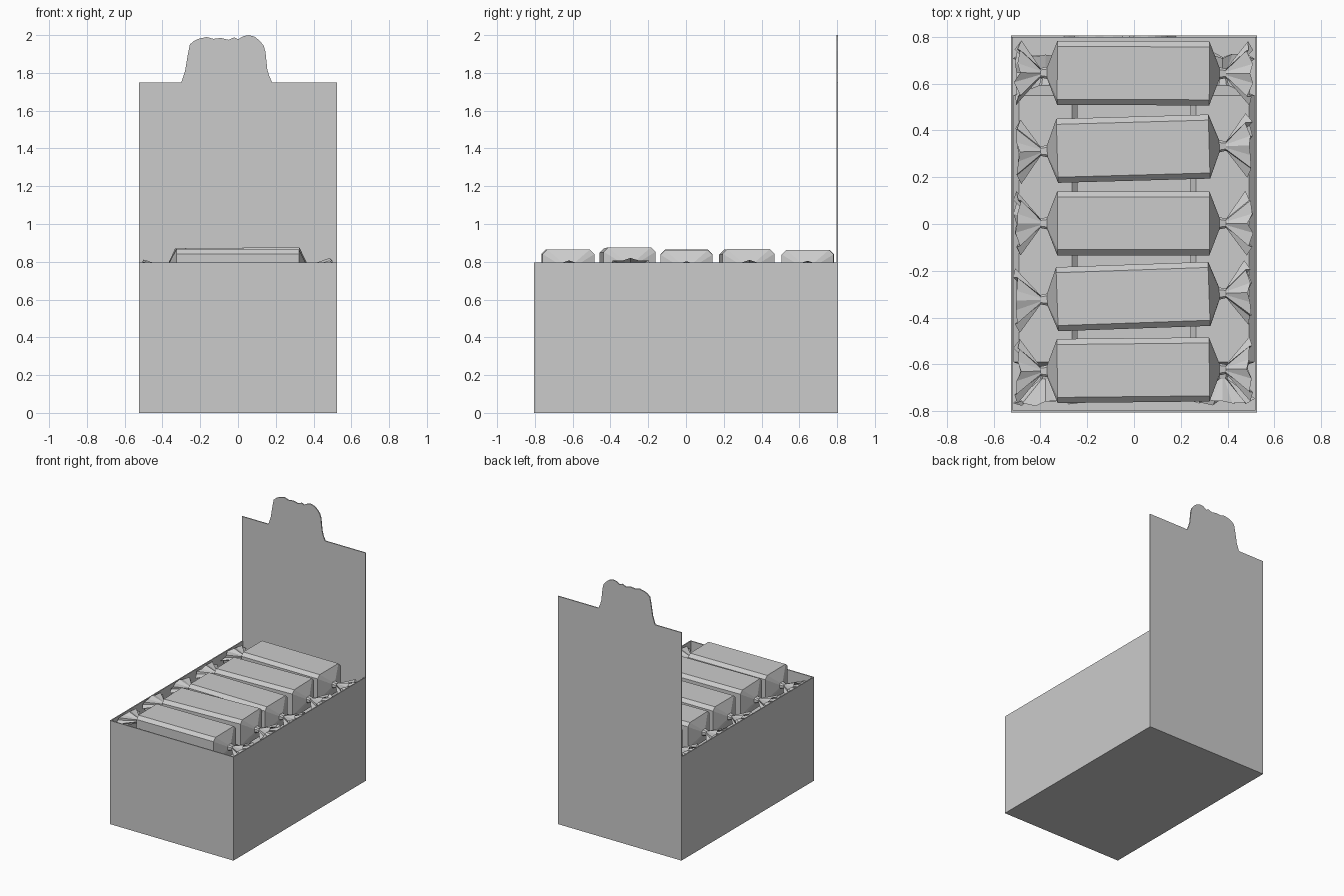
import bpy, bmesh, math, random
from mathutils import Matrix

if "Cube" in bpy.data.objects:
    bpy.data.objects.remove(bpy.data.objects["Cube"])

random.seed(4)
W, D, H, T = 0.525, 0.805, 0.795, 0.008   # half width, half depth, wall height, card thickness


def finish(bm, name):
    bmesh.ops.recalc_face_normals(bm, faces=bm.faces)
    mesh = bpy.data.meshes.new(name)
    bm.to_mesh(mesh)
    bm.free()
    ob = bpy.data.objects.new(name, mesh)
    bpy.context.collection.objects.link(ob)
    return ob


def bridge(bm, a, b):
    n = len(a)
    for i in range(n):
        bm.faces.new((a[i], a[(i + 1) % n], b[(i + 1) % n], b[i]))


# open card tray: floor, front and two sides
bm = bmesh.new()
bmesh.ops.create_cube(bm, size=1, matrix=Matrix.Translation((0, -T / 2, H / 2))
                      @ Matrix.Diagonal((2 * W, 2 * D - T, H, 1)))
bm.normal_update()
bmesh.ops.delete(bm, geom=[f for f in bm.faces if f.normal.z > 0.5 or f.normal.y > 0.5],
                 context='FACES')
tray = finish(bm, "tray")
mod = tray.modifiers.new("card_thickness", 'SOLIDIFY')
mod.thickness = T
mod.offset = -1
mod.use_even_offset = True

# tall back panel with a wavy display tab on top
tab = [(-.30, 1.75), (-.28, 1.81), (-.265, 1.90), (-.255, 1.95), (-.235, 1.968), (-.21, 1.98),
       (-.165, 1.99), (-.13, 1.98), (-.09, 1.985), (-.05, 1.975), (-.02, 1.988), (0, 1.978),
       (.03, 1.995), (.06, 2.0), (.09, 1.99), (.115, 1.97), (.135, 1.945), (.145, 1.915),
       (.155, 1.82), (.165, 1.785), (.18, 1.75)]
outline = [(-W, 0), (-W, 1.75)] + tab + [(W, 1.75), (W, 0)]
bm = bmesh.new()
face = bm.faces.new([bm.verts.new((x, D, z)) for x, z in outline])
ext = bmesh.ops.extrude_face_region(bm, geom=[face])
bmesh.ops.translate(bm, vec=(0, -T, 0), verts=[v for v in ext["geom"] if isinstance(v, bmesh.types.BMVert)])
finish(bm, "back_panel")


def block_ring(bm, x, hy, hz, c):
    # rectangle with chamfered corners
    pts = [(hy, hz - c), (hy - c, hz), (c - hy, hz), (-hy, hz - c),
           (-hy, c - hz), (c - hy, -hz), (hy - c, -hz), (hy, c - hz)]
    return [bm.verts.new((x, y, z)) for y, z in pts]


def wrapped_candy(name, half_len, loc, turn=0, tilt=0):
    # block body, pinched necks and pleated fan at each end
    bm = bmesh.new()
    hy, hz, c = 0.137, 0.106, 0.024
    bodies = []
    for s in (-1, 1):
        body = block_ring(bm, s * half_len, hy, hz, c)
        neck = block_ring(bm, s * (half_len + 0.043), 0.026, 0.022, 0.01)
        waist = block_ring(bm, s * (half_len + 0.072), 0.02, 0.016, 0.008)
        bridge(bm, body, neck)
        bridge(bm, neck, waist)
        bodies.append(body)
        n = 16
        inner, rim = [], []
        for i in range(n):
            a = 2 * math.pi * i / n
            pleat = 1.0 if i % 2 == 0 else 0.78
            inner.append(bm.verts.new((s * (half_len + 0.072),
                                       0.02 * math.cos(a), 0.016 * math.sin(a))))
            rim.append(bm.verts.new((s * (half_len + 0.165 + random.uniform(-.012, .012)
                                          + 0.012 * (i % 2)),
                                     0.138 * math.cos(a) * (pleat if i % 8 else 1),
                                     0.048 * math.sin(a) * pleat)))
        bridge(bm, inner, rim)
        # hollow inside of the fan
        tip = bm.verts.new((s * (half_len + 0.085), 0, 0))
        for i in range(n):
            bm.faces.new((rim[i], rim[(i + 1) % n], tip))
    bridge(bm, *bodies)
    ob = finish(bm, name)
    ob.location = loc
    ob.rotation_euler = (0, math.radians(tilt), math.radians(turn))


# top layer lies across the box
rows = [(-.625, .759, .6, 0), (-.31, .768, 2, -.5), (.003, .757, 0, .3),
        (.322, .759, 1.6, -.3), (.645, .757, -.2, 0)]
for i, (y, z, turn, tilt) in enumerate(rows):
    wrapped_candy(f"top_candy_{i + 1}", 0.325, (-.003, y, z), turn, tilt)

# lower layer: two long pieces along the sides
for name, s in (("left", -1), ("right", 1)):
    wrapped_candy(f"lower_candy_{name}", 0.57, (s * .379, -.02, .525), 90)
